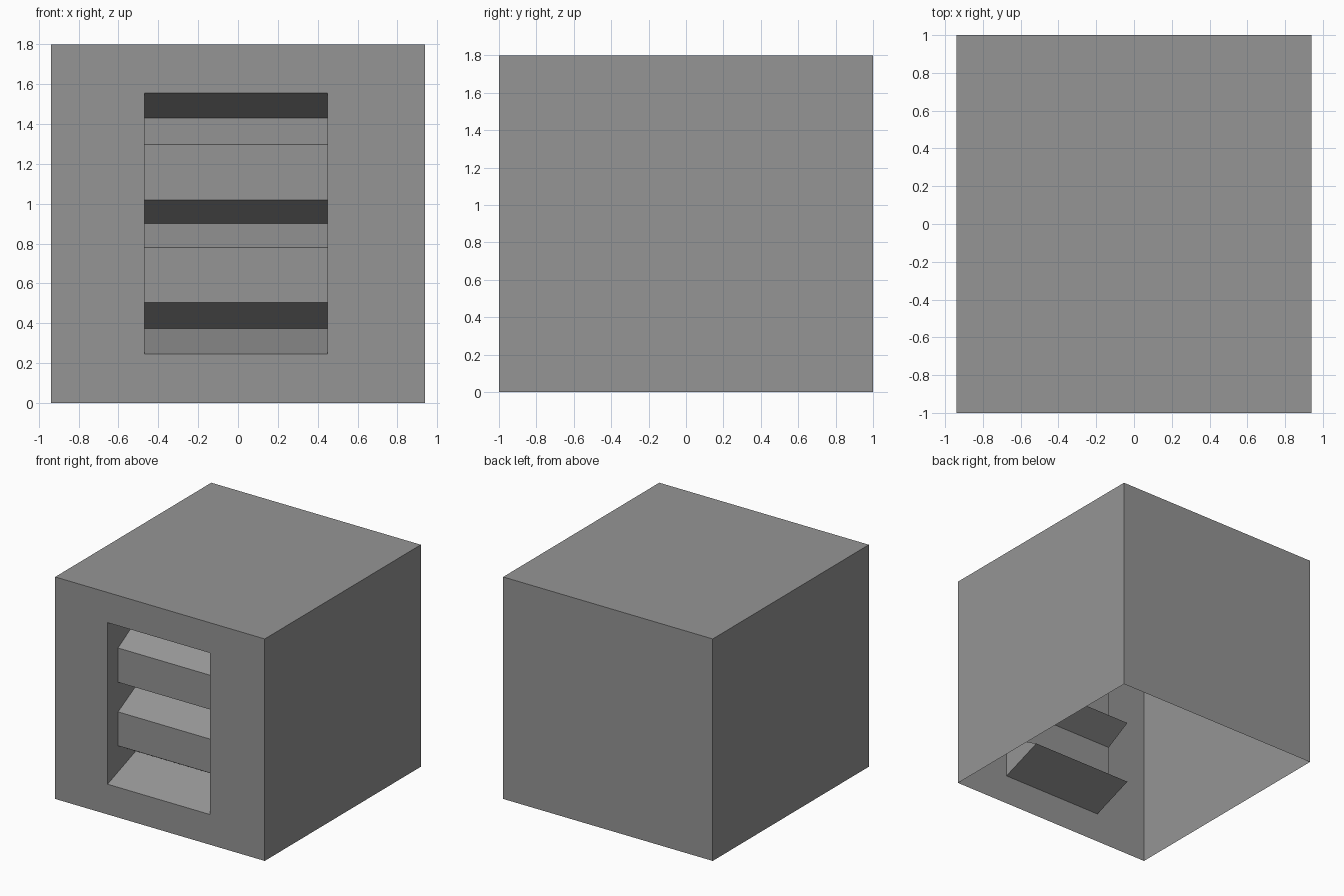
import bpy
import bmesh

cube = bpy.data.objects.get("Cube")
if cube:
    bpy.data.objects.remove(cube, do_unlink=True)

grey = bpy.data.materials.new("plain_grey")
grey.use_nodes = True
colour = (0.3, 0.3, 0.3, 1)
grey.diffuse_color = colour
grey.node_tree.nodes["Principled BSDF"].inputs["Base Color"].default_value = colour

W, D, H = 0.94, 1.0, 1.8          # half width, half depth, height
LEFT, RIGHT = -0.47, 0.45         # sides of the front recess
LOW, HIGH = 0.245, 1.555          # bottom and top of the front recess
SLAT_Y, GROOVE_Y = -0.865, -0.64  # depth of slat fronts and groove bottoms


def make_part(name, polygons):
    """Join polygons into one open sheet with shared corners."""
    bm = bmesh.new()
    for points in polygons:
        bm.faces.new([bm.verts.new(p) for p in points])
    bmesh.ops.remove_doubles(bm, verts=bm.verts, dist=0.0001)
    mesh = bpy.data.meshes.new(name)
    bm.to_mesh(mesh)
    bm.free()
    mesh.materials.append(grey)
    obj = bpy.data.objects.new(name, mesh)
    bpy.context.collection.objects.link(obj)
    return obj


# Thin casing, open underneath, with the front as a frame round the recess
base = [(-W, -D), (W, -D), (W, D), (-W, D)]
casing = [[(x, y, H) for x, y in base]]
for (ax, ay), (bx, by) in zip(base[1:], base[2:] + base[:1]):
    casing.append([(ax, ay, 0), (bx, by, 0), (bx, by, H), (ax, ay, H)])

outer = [(-W, 0), (W, 0), (W, H), (-W, H)]
inner = [(LEFT, LOW), (RIGHT, LOW), (RIGHT, HIGH), (LEFT, HIGH)]
for i in range(4):
    j = (i + 1) % 4
    ring = [outer[i], outer[j], inner[j], inner[i]]
    casing.append([(x, -D, z) for x, z in ring])
make_part("casing", casing)

# Zigzag recess: two slats between three V-shaped grooves
profile = [(-D, LOW)]
for groove_z, slat_low, slat_high in ((0.375, 0.505, 0.78), (0.9, 1.02, 1.298)):
    profile += [(GROOVE_Y, groove_z), (SLAT_Y, slat_low), (SLAT_Y, slat_high)]
profile += [(GROOVE_Y, 1.43), (-D, HIGH)]

recess = []
for (ay, az), (by, bz) in zip(profile, profile[1:]):
    recess.append([(LEFT, ay, az), (RIGHT, ay, az), (RIGHT, by, bz), (LEFT, by, bz)])
# Closed cheeks at both ends of the recess
recess.append([(LEFT, y, z) for y, z in profile])
recess.append([(RIGHT, y, z) for y, z in reversed(profile)])
make_part("grooved_recess", recess)
